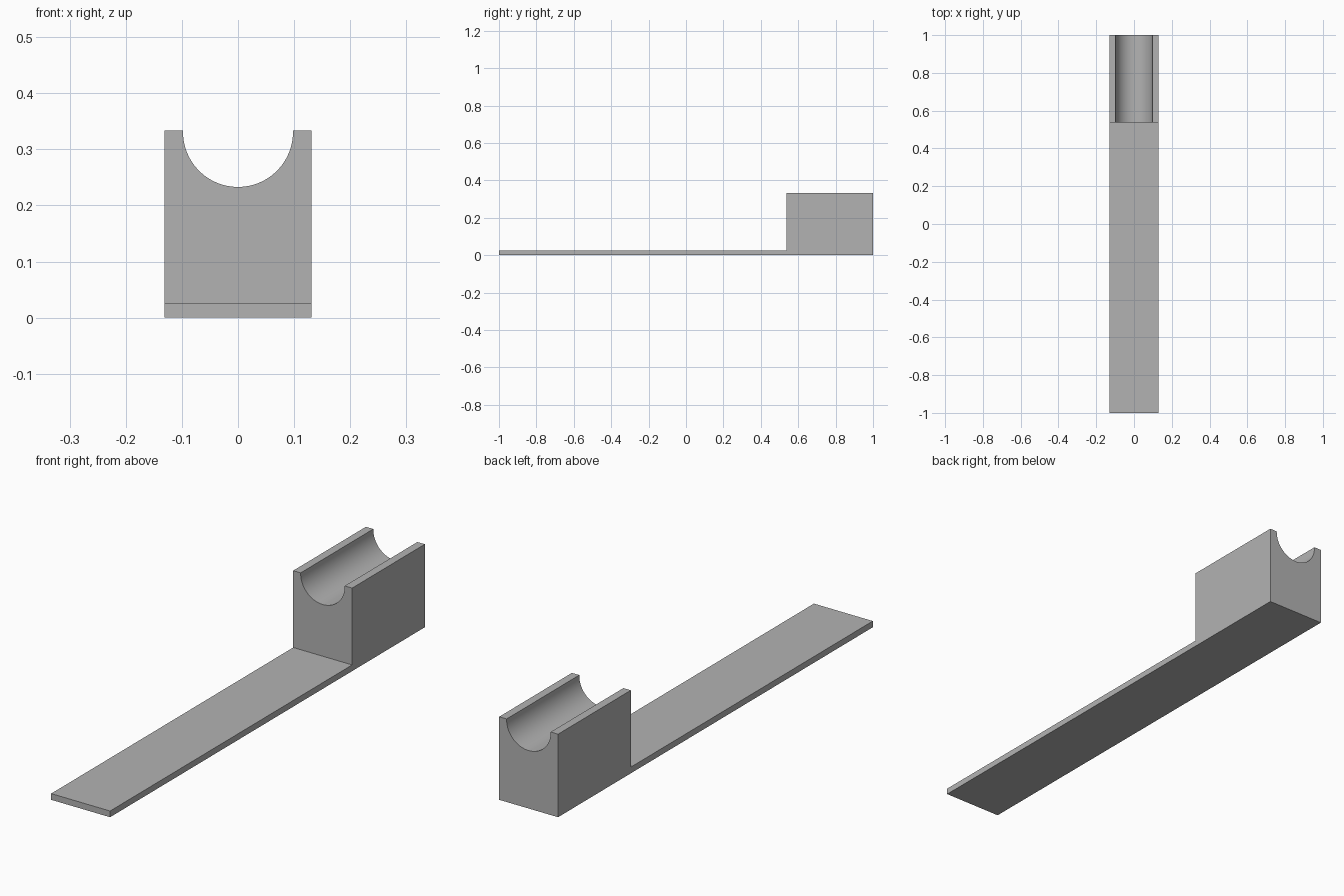
import bpy
import math
from mathutils import Vector

cube = bpy.data.objects.get("Cube")
if cube:
    bpy.data.objects.remove(cube, do_unlink=True)

HALF_WIDTH = 0.131
PLATE_TOP = 0.025
BLOCK_TOP = 0.334
BLOCK_FRONT = 0.538
GROOVE_RADIUS = 0.098
GROOVE_CENTRE = 0.331

grey = bpy.data.materials.new("plain grey")
grey.use_nodes = True
colour = (0.45, 0.45, 0.45, 1)
grey.diffuse_color = colour
grey.node_tree.nodes["Principled BSDF"].inputs["Base Color"].default_value = colour


def extrude_profile(name, profile, direction):
    """Sweep a closed loop of points along a direction into a solid."""
    n = len(profile)
    start = [Vector(p) for p in profile]
    verts = start + [p + Vector(direction) for p in start]
    faces = [tuple(reversed(range(n))), tuple(range(n, 2 * n))]
    faces += [(i, (i + 1) % n, (i + 1) % n + n, i + n) for i in range(n)]
    mesh = bpy.data.meshes.new(name)
    mesh.from_pydata(verts, [], faces)
    mesh.materials.append(grey)
    obj = bpy.data.objects.new(name, mesh)
    bpy.context.collection.objects.link(obj)
    return obj


# Long flat plate with the raised block at the back, from one side profile
side = [(-1, 0), (1, 0), (1, BLOCK_TOP), (BLOCK_FRONT, BLOCK_TOP),
        (BLOCK_FRONT, PLATE_TOP), (-1, PLATE_TOP)]
holder = extrude_profile("cradle_holder", [(-HALF_WIDTH, y, z) for y, z in side],
                         (2 * HALF_WIDTH, 0, 0))

# Round-bottomed groove along the top of the block
STEPS = 48
arc = [(GROOVE_RADIUS * math.cos(a), GROOVE_CENTRE + GROOVE_RADIUS * math.sin(a))
       for a in (math.pi * (1 + i / STEPS) for i in range(STEPS + 1))]
outline = arc + [(GROOVE_RADIUS, 0.5), (-GROOVE_RADIUS, 0.5)]
cutter = extrude_profile("groove_cutter", [(x, 1.1, z) for x, z in outline], (0, -0.7, 0))
cutter.hide_render = True

cut = holder.modifiers.new("groove", 'BOOLEAN')
cut.operation = 'DIFFERENCE'
cut.solver = 'EXACT'
cut.object = cutter

bpy.ops.object.select_all(action='DESELECT')
holder.select_set(True)
bpy.context.view_layer.objects.active = holder
bpy.ops.object.modifier_apply(modifier=cut.name)
bpy.data.objects.remove(cutter, do_unlink=True)
bpy.ops.object.shade_smooth_by_angle(angle=math.radians(30))
